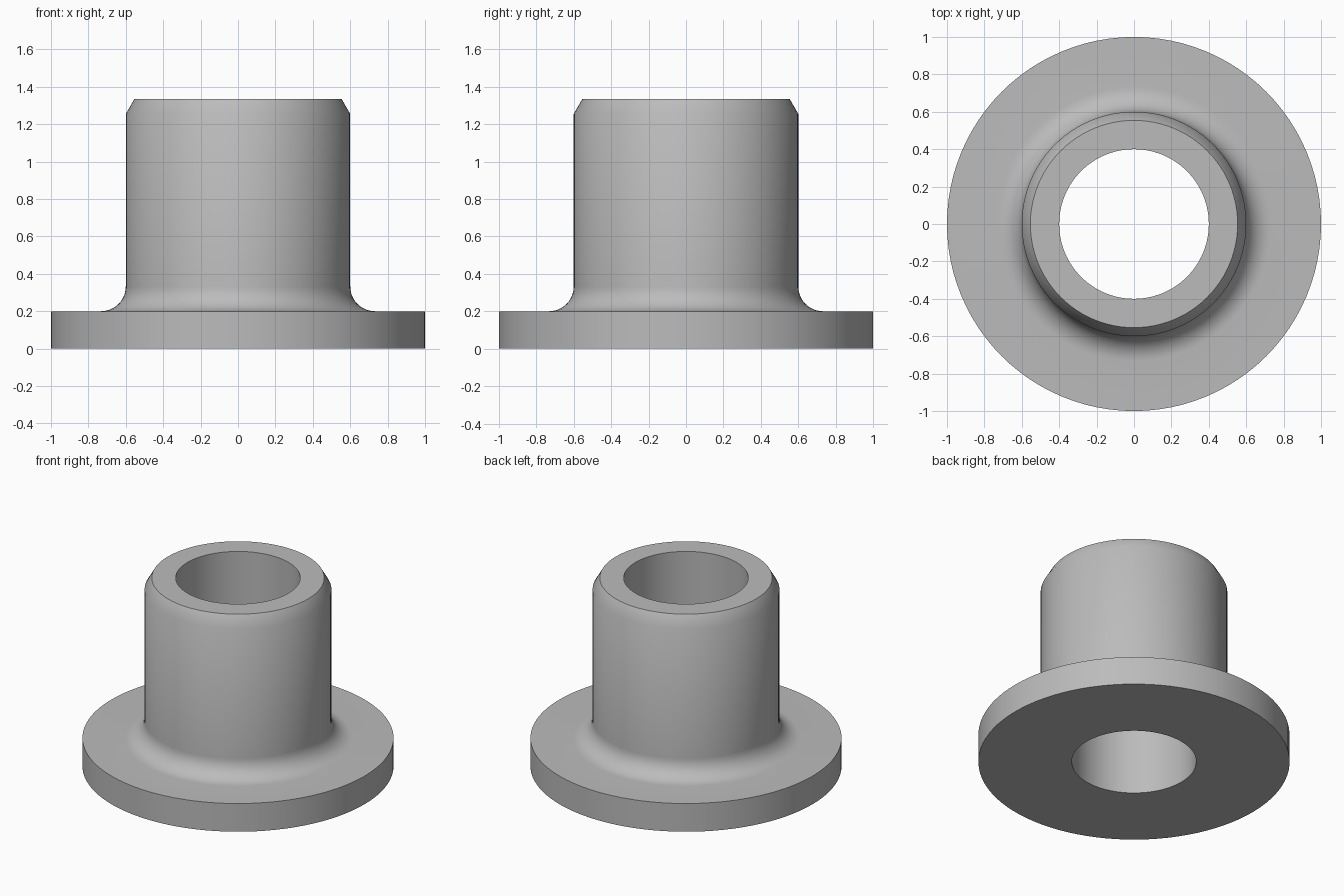
import bpy, bmesh, math

if "Cube" in bpy.data.objects:
    bpy.data.objects.remove(bpy.data.objects["Cube"])

SEGMENTS = 96

# Single plain grey
grey = bpy.data.materials.new("grey")
grey.diffuse_color = (0.5, 0.5, 0.5, 1)
grey.use_nodes = True
grey.node_tree.nodes["Principled BSDF"].inputs["Base Color"].default_value = grey.diffuse_color

# Cross-section (radius, height): bore, flange, fillet, sleeve, chamfer
FILLET = 0.133
arc = [(0.6 + FILLET * (1 - math.cos(a)), 0.2 + FILLET * (1 - math.sin(a)))
       for a in (math.radians(90 - 90 * i / 10) for i in range(11))]
profile = [(0.4, 0), (1, 0), (1, 0.2)] + arc + [(0.6, 1.255), (0.554, 1.335), (0.4, 1.335)]

# Spin the closed profile around z
bm = bmesh.new()
rings = []
for k in range(SEGMENTS):
    t = 2 * math.pi * k / SEGMENTS
    rings.append([bm.verts.new((r * math.cos(t), r * math.sin(t), z)) for r, z in profile])
n = len(profile)
for k in range(SEGMENTS):
    a, b = rings[k], rings[(k + 1) % SEGMENTS]
    for i in range(n):
        j = (i + 1) % n
        bm.faces.new((a[i], b[i], b[j], a[j]))
bmesh.ops.recalc_face_normals(bm, faces=bm.faces)
mesh = bpy.data.meshes.new("flanged_bushing")
bm.to_mesh(mesh)
bm.free()
mesh.materials.append(grey)

# Flanged bushing, smooth around with crisp rims
bushing = bpy.data.objects.new("flanged_bushing", mesh)
bpy.context.collection.objects.link(bushing)
bpy.context.view_layer.objects.active = bushing
bushing.select_set(True)
bpy.ops.object.shade_smooth_by_angle(angle=math.radians(32))
